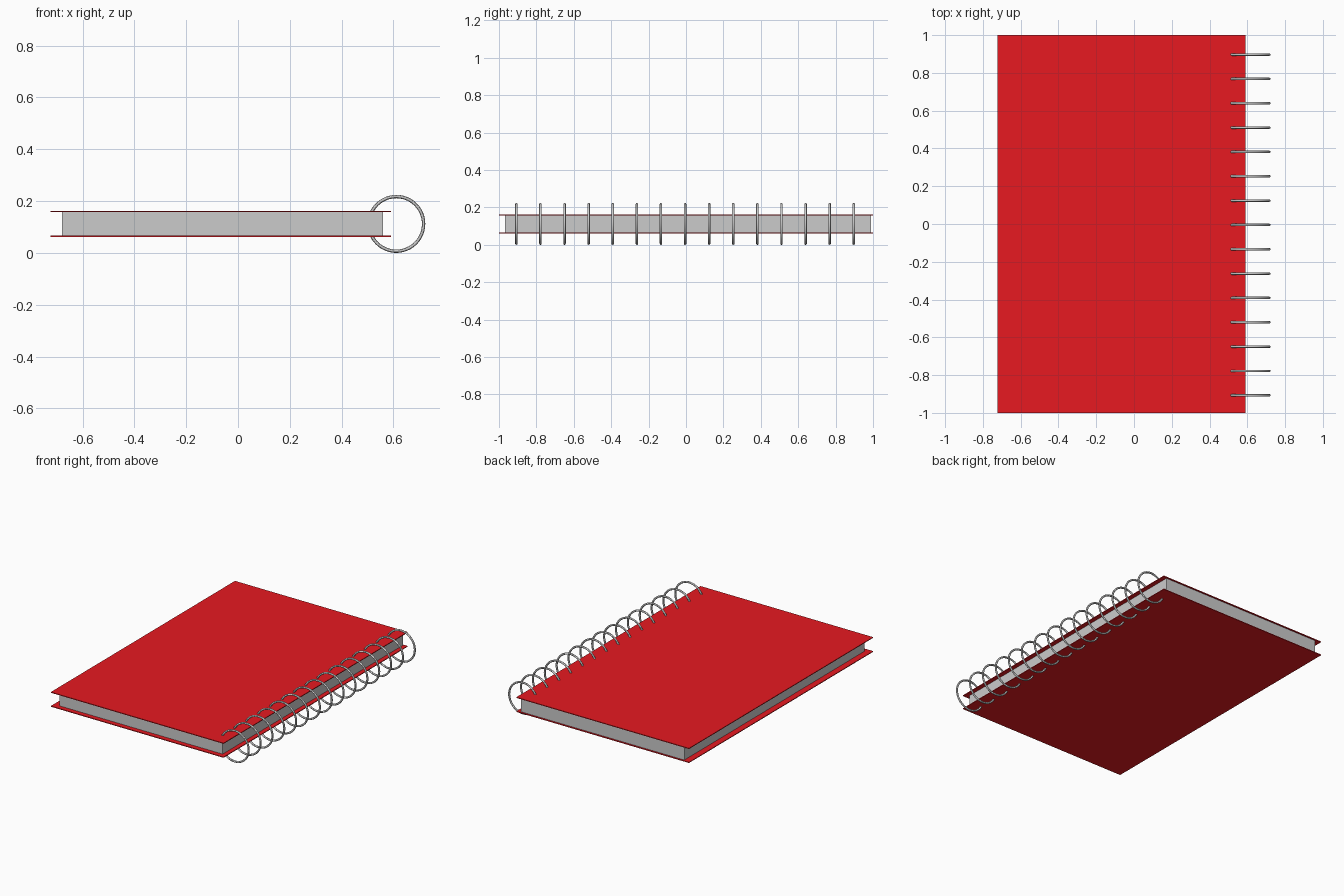
import bpy, math

if "Cube" in bpy.data.objects:
    bpy.data.objects.remove(bpy.data.objects["Cube"])

MID_Z = 0.112        # mid height of the book and the rings

red = bpy.data.materials.new("cover_red")
red.diffuse_color = (0.8, 0.01, 0.015, 1)
red.use_nodes = True
red.node_tree.nodes["Principled BSDF"].inputs["Base Color"].default_value = red.diffuse_color


def box(name, x, y, z, material=None):
    """Box spanning the given (min, max) ranges."""
    spans = (x, y, z)
    bpy.ops.mesh.primitive_cube_add(size=1, location=[(a + b) / 2 for a, b in spans])
    ob = bpy.context.object
    ob.name = name
    ob.scale = [b - a for a, b in spans]
    bpy.ops.object.transform_apply(location=False, rotation=False, scale=True)
    if material:
        ob.data.materials.append(material)
    return ob


# Page block, inset from the cover edges
box("pages", (-0.68, 0.56), (-0.967, 0.99), (MID_Z - 0.046, MID_Z + 0.046))

# Thin front and back covers
for name, side in (("top_cover", 1), ("bottom_cover", -1)):
    z = MID_Z + side * 0.048
    box(name, (-0.723, 0.59), (-1, 1), (z - 0.0025, z + 0.0025), red)

# Row of binding rings along the spine
RINGS = 15
for i in range(RINGS):
    y = -0.907 + i * 1.804 / (RINGS - 1)
    bpy.ops.mesh.primitive_torus_add(
        major_radius=0.1055, minor_radius=0.0065, major_segments=48, minor_segments=12,
        location=(0.611, y, MID_Z), rotation=(math.pi / 2, 0, 0))
    bpy.context.object.name = f"binding_ring_{i + 1}"
    bpy.ops.object.shade_smooth_by_angle()
